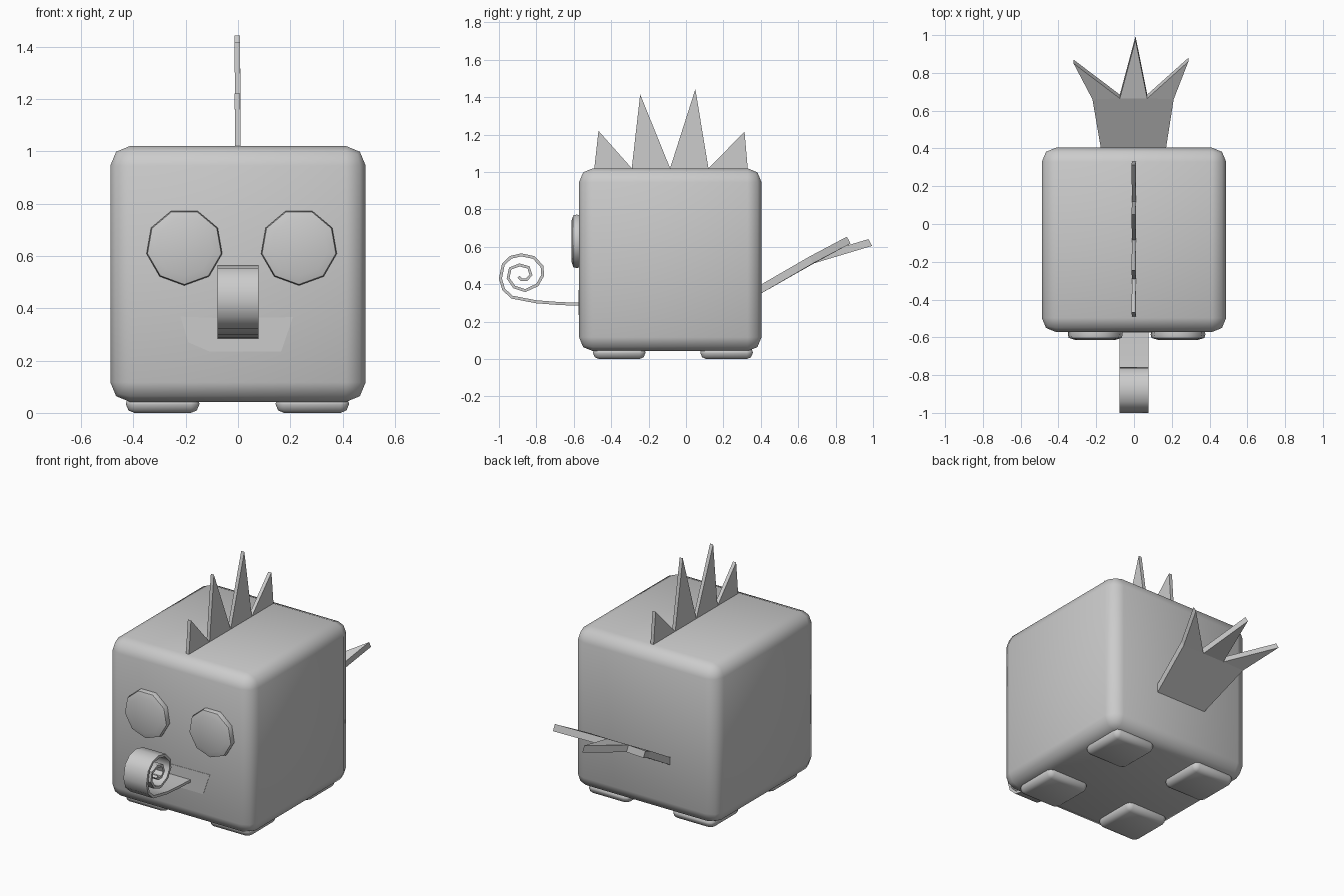
import bpy, bmesh, math
from mathutils import Vector

if "Cube" in bpy.data.objects:
    bpy.data.objects.remove(bpy.data.objects["Cube"])


def make_object(name, bm, smooth=None):
    bmesh.ops.recalc_face_normals(bm, faces=bm.faces)
    me = bpy.data.meshes.new(name)
    bm.to_mesh(me)
    bm.free()
    ob = bpy.data.objects.new(name, me)
    bpy.context.collection.objects.link(ob)
    if smooth is not None:
        bpy.ops.object.select_all(action='DESELECT')
        ob.select_set(True)
        bpy.context.view_layer.objects.active = ob
        bpy.ops.object.shade_smooth_by_angle(angle=math.radians(smooth))
    return ob


def rounded_box(name, lo, hi, width):
    bm = bmesh.new()
    bmesh.ops.create_cube(bm, size=1)
    lo, hi = Vector(lo), Vector(hi)
    for v in bm.verts:
        v.co = Vector((a + b) / 2 + c * (b - a) for a, b, c in zip(lo, hi, v.co))
    bmesh.ops.bevel(bm, geom=bm.edges[:], offset=width, segments=2,
                    profile=0.5, affect='EDGES')
    return make_object(name, bm, 60)


def plate(name, pts, faces, offset):
    """Solid plate: listed faces plus a copy shifted by offset, with side walls."""
    bm = bmesh.new()
    vs = [bm.verts.new(p) for p in pts]
    fs = [bm.faces.new([vs[i] for i in f]) for f in faces]
    ret = bmesh.ops.extrude_face_region(bm, geom=fs, use_keep_orig=True)
    new = [g for g in ret['geom'] if isinstance(g, bmesh.types.BMVert)]
    bmesh.ops.translate(bm, verts=new, vec=Vector(offset))
    return make_object(name, bm)


# Body
rounded_box("body", (-0.488, -0.572, 0.042), (0.488, 0.404, 1.02), 0.075)

# Feet
for side, x in (("left", -0.288), ("right", 0.284)):
    for end, y in (("front", -0.357), ("back", 0.217)):
        rounded_box(f"{end}_{side}_foot", (x - 0.14, y - 0.14, 0),
                    (x + 0.14, y + 0.14, 0.07), 0.032)

# Eyes: nine-sided domed discs
for side, cx in (("left", -0.205), ("right", 0.233)):
    bm = bmesh.new()
    rings = []
    for y, r in ((-0.55, 0.142), (-0.585, 0.147), (-0.603, 0.143), (-0.613, 0.11)):
        rings.append([bm.verts.new((cx + r * math.cos(a), y, 0.634 + r * math.sin(a)))
                      for a in (-math.pi / 2 + i * math.tau / 9 for i in range(9))])
    for a, b in zip(rings, rings[1:]):
        for i in range(9):
            j = (i + 1) % 9
            bm.faces.new((a[i], a[j], b[j], b[i]))
    bm.faces.new(rings[0])
    bm.faces.new(rings[-1])
    make_object(f"{side}_eye", bm, 50)

# Mouth: thin panel on the face
mouth = [(-0.22, 0.368), (-0.05, 0.362), (0.21, 0.366), (0.165, 0.235),
         (-0.11, 0.235), (-0.19, 0.27)]
plate("mouth", [(x, -0.574, z) for x, z in mouth], [range(6)], (0, 0.01, 0))

# Curled tongue: ribbon following a spiral path
path = [(-0.55, 0.292), (-0.68, 0.297), (-0.80, 0.306), (-0.93, 0.331), (-0.975, 0.372),
        (-0.992, 0.43), (-0.977, 0.505), (-0.937, 0.544), (-0.88, 0.557),
        (-0.815, 0.543), (-0.77, 0.497), (-0.766, 0.448), (-0.795, 0.396),
        (-0.86, 0.366), (-0.918, 0.385), (-0.951, 0.432), (-0.94, 0.484),
        (-0.89, 0.503), (-0.842, 0.49), (-0.829, 0.45), (-0.852, 0.424),
        (-0.88, 0.424), (-0.895, 0.44)]
path = [Vector(p) for p in path]
bm = bmesh.new()
rings = []
for i, p in enumerate(path):
    t = (path[min(i + 1, len(path) - 1)] - path[max(i - 1, 0)]).normalized()
    n = Vector((-t.y, t.x)) * 0.008
    rings.append([bm.verts.new((x, p.x + s * n.x, p.y + s * n.y))
                  for x, s in ((-0.078, -1), (0.078, -1), (0.078, 1), (-0.078, 1))])
for a, b in zip(rings, rings[1:]):
    for i in range(4):
        j = (i + 1) % 4
        bm.faces.new((a[i], a[j], b[j], b[i]))
bm.faces.new(rings[0])
bm.faces.new(rings[-1])
make_object("tongue", bm, 45)

# Crest: four thin spikes along the top
spikes = [(-0.49, -0.29, -0.468, 1.22), (-0.29, -0.085, -0.245, 1.415),
          (-0.085, 0.12, 0.05, 1.443), (0.12, 0.33, 0.313, 1.215)]
for k, (y0, y1, yt, zt) in enumerate(spikes):
    x = -0.011
    plate(f"crest_spike_{k + 1}",
          [(x, y0, 1.0), (x, y1, 1.0), (x, y1, 1.02), (x - 0.002, yt, zt), (x, y0, 1.02)],
          [range(5)], (0.021, 0, 0))

# Tail: sloping plate ending in three points
tail = [(-0.165, 0.36, 0.327), (0.16, 0.36, 0.327), (0.21, 0.68, 0.512),
        (0.07, 0.685, 0.512), (-0.075, 0.685, 0.512), (-0.22, 0.68, 0.512),
        (0.288, 0.88, 0.618), (0.008, 0.995, 0.605), (-0.32, 0.87, 0.612)]
plate("tail", tail, [(0, 1, 2, 3, 4, 5), (3, 2, 6), (4, 3, 7), (5, 4, 8)],
      (0, -0.02, 0.036))
